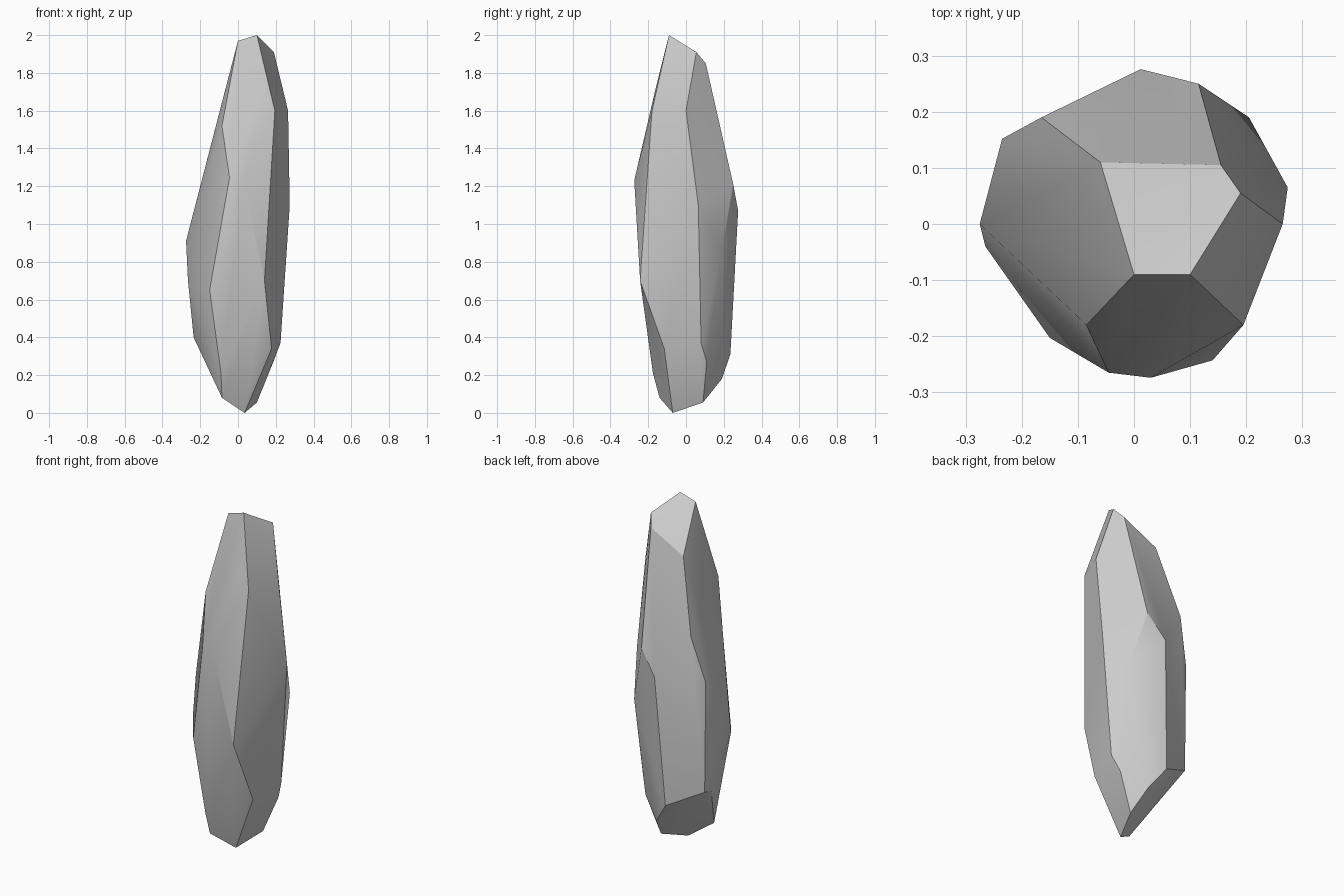
import bpy, bmesh, math

# Corner points of the faceted stone, from the tip down to the foot
tip = [(0.10, -0.09, 2.0), (0.0, -0.09, 1.97), (0.19, 0.055, 1.91),
       (0.155, 0.105, 1.85), (-0.06, 0.11, 1.74)]
shoulder = [(0.13, -0.165, 1.70), (0.195, -0.18, 1.60), (0.265, 0.0, 1.60),
            (-0.085, -0.18, 1.52), (-0.165, 0.19, 1.32)]
waist = [(-0.045, -0.265, 1.245), (0.03, -0.274, 1.23), (0.115, 0.25, 1.21),
         (0.274, 0.065, 1.10), (0.012, 0.276, 1.07), (-0.235, 0.152, 1.06),
         (-0.275, 0.0, 0.91), (0.205, 0.19, 0.86)]
hip = [(-0.265, -0.04, 0.70), (0.14, -0.243, 0.70), (-0.15, -0.203, 0.65)]
base = [(-0.228, 0.152, 0.41), (-0.235, 0.10, 0.40), (0.225, 0.08, 0.37),
        (0.178, -0.115, 0.34), (-0.03, 0.235, 0.31), (0.187, 0.11, 0.27)]
foot = [(-0.09, -0.175, 0.21), (0.06, 0.19, 0.18), (-0.085, -0.14, 0.08),
        (0.10, 0.09, 0.055), (0.035, -0.07, 0.0)]

# Wrap the corners in a convex skin
bm = bmesh.new()
for point in tip + shoulder + waist + hip + base + foot:
    bm.verts.new(point)
hull = bmesh.ops.convex_hull(bm, input=bm.verts[:])
loose = [v for v in bm.verts if not v.link_faces]
bmesh.ops.delete(bm, geom=loose, context='VERTS')

# Merge nearly flat triangles into broad facets
bmesh.ops.dissolve_limit(bm, angle_limit=math.radians(3),
                         verts=bm.verts[:], edges=bm.edges[:])
bmesh.ops.recalc_face_normals(bm, faces=bm.faces[:])

mesh = bpy.data.meshes.new("tall_rock")
bm.to_mesh(mesh)
bm.free()
rock = bpy.data.objects.new("tall_rock", mesh)
bpy.context.collection.objects.link(rock)

# Soften shallow edges, keep the steep ones crisp
bpy.context.view_layer.objects.active = rock
rock.select_set(True)
bpy.ops.object.shade_smooth_by_angle(angle=math.radians(30))
